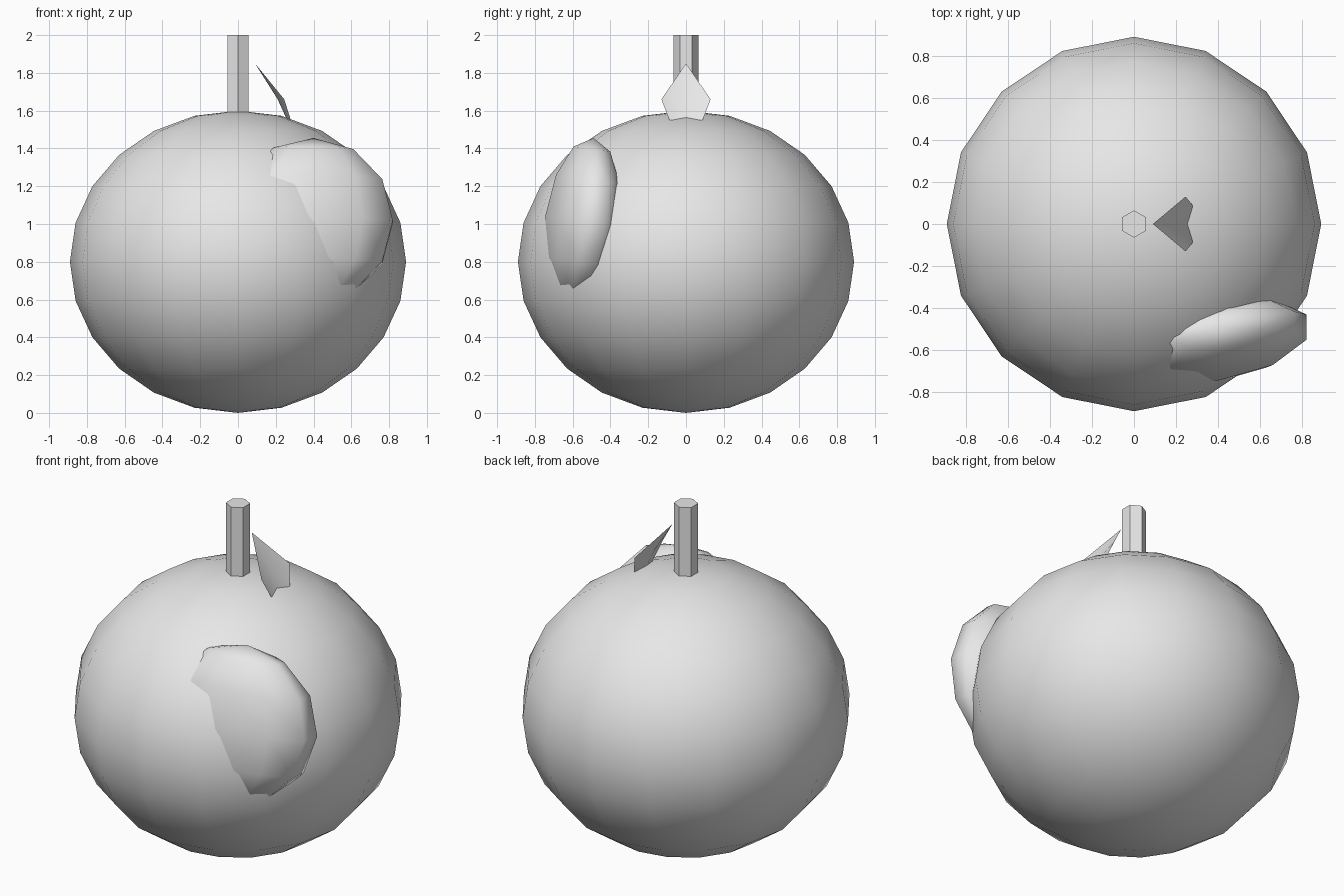
import bpy, bmesh, math
from mathutils import Vector

if "Cube" in bpy.data.objects:
    bpy.data.objects.remove(bpy.data.objects["Cube"])

grey = bpy.data.materials.new("light_grey")
grey.diffuse_color = (0.8, 0.8, 0.8, 1)
grey.use_nodes = True
grey.node_tree.nodes["Principled BSDF"].inputs["Base Color"].default_value = grey.diffuse_color


def make_object(name, bm, smooth=True):
    bmesh.ops.recalc_face_normals(bm, faces=bm.faces[:])
    mesh = bpy.data.meshes.new(name)
    for f in bm.faces:
        f.smooth = smooth
    bm.to_mesh(mesh)
    bm.free()
    mesh.materials.append(grey)
    obj = bpy.data.objects.new(name, mesh)
    bpy.context.collection.objects.link(obj)
    return obj


def ellipsoid(name, centre, u, v, w, segments, rings):
    """UV sphere whose three axes are the vectors u, v and w (pole)."""
    c, u, v, w = map(Vector, (centre, u, v, w))
    bm = bmesh.new()
    top, bottom = bm.verts.new(c + w), bm.verts.new(c - w)
    rows = []
    for r in range(1, rings):
        lat = math.pi * r / rings
        rows.append([bm.verts.new(
            c + w * math.cos(lat) + math.sin(lat) * (
                u * math.cos(2 * math.pi * s / segments)
                + v * math.sin(2 * math.pi * s / segments)))
            for s in range(segments)])
    for s in range(segments):
        n = (s + 1) % segments
        bm.faces.new((top, rows[0][s], rows[0][n]))
        bm.faces.new((bottom, rows[-1][n], rows[-1][s]))
        for a, b in zip(rows, rows[1:]):
            bm.faces.new((a[s], b[s], b[n], a[n]))
    return make_object(name, bm)


# Round fruit body
ellipsoid("fruit_body", (0, 0, 0.8), (0.89, 0, 0), (0, 0.89, 0), (0, 0, 0.8), 16, 12)

# Flattened, tilted lobe set into the front right side
ellipsoid("side_lobe", (0.40, -0.55, 1.02), (0.42, 0, 0), (0.136, 0.204, -0.028),
          (0, 0.06, 0.435), 10, 6)

# Six-sided stem, corners towards the front and back
bm = bmesh.new()
base = bm.faces.new([bm.verts.new((0.065 * math.sin(i * math.pi / 3),
                                   0.065 * math.cos(i * math.pi / 3), 1.5))
                     for i in range(6)])
ext = bmesh.ops.extrude_face_region(bm, geom=[base], use_keep_orig=True)
bmesh.ops.translate(bm, vec=(0, 0, 0.5),
                    verts=[g for g in ext["geom"] if isinstance(g, bmesh.types.BMVert)])
make_object("stem", bm, smooth=False)

# Leaf: two mirrored halves folded along the midrib, base sunk in the fruit
bm = bmesh.new()
rib = [bm.verts.new(p) for p in ((0.09, 0, 1.85), (0.21, 0, 1.66), (0.26, 0, 1.55), (0.29, 0, 1.48))]
for side in (1, -1):
    wide = bm.verts.new((0.245, 0.13 * side, 1.66))
    low = bm.verts.new((0.278, 0.09 * side, 1.555))
    for face in ((rib[0], wide, rib[1]), (rib[1], wide, low, rib[2]), (rib[2], low, rib[3])):
        bm.faces.new(face)
make_object("leaf", bm)
